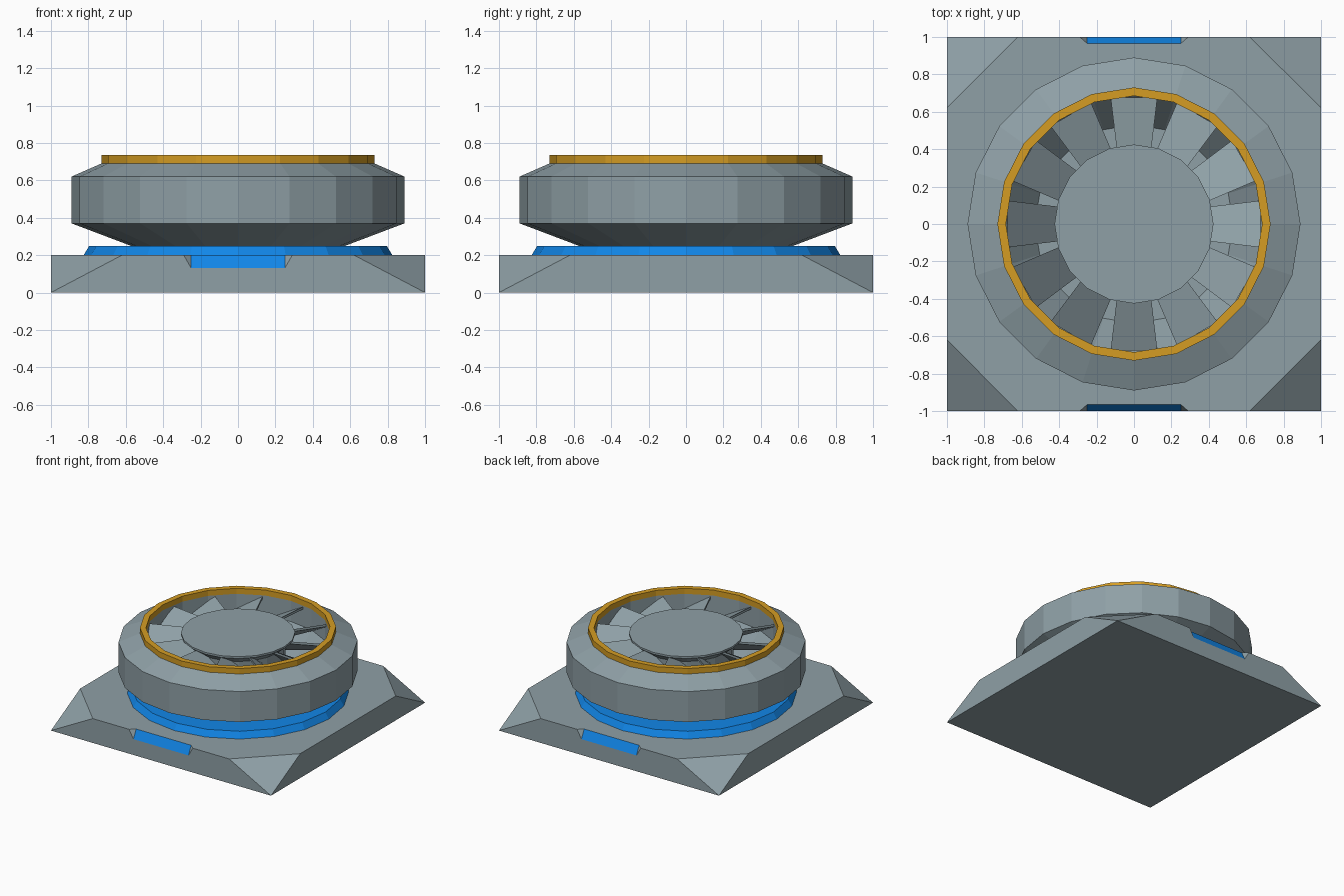
import bpy, bmesh, math

if "Cube" in bpy.data.objects:
    bpy.data.objects.remove(bpy.data.objects["Cube"])


def material(name, rgb):
    m = bpy.data.materials.new(name)
    m.diffuse_color = (*rgb, 1)
    m.use_nodes = True
    m.node_tree.nodes["Principled BSDF"].inputs["Base Color"].default_value = m.diffuse_color
    return m


GREY = material("grey_metal", (0.275, 0.352, 0.383))
BLUE = material("blue_trim", (0.006, 0.25, 0.84))
GOLD = material("gold_trim", (0.66, 0.335, 0.017))
SIDES = 20


def finish(name, bm, mats):
    bmesh.ops.remove_doubles(bm, verts=bm.verts, dist=1e-5)
    bmesh.ops.recalc_face_normals(bm, faces=bm.faces)
    me = bpy.data.meshes.new(name)
    bm.to_mesh(me)
    bm.free()
    for m in mats:
        me.materials.append(m)
    ob = bpy.data.objects.new(name, me)
    bpy.context.collection.objects.link(ob)
    return ob


def lathe(name, profile, mat, closed=False):
    """Revolve (radius, z) points; open profiles get flat caps at both ends."""
    bm = bmesh.new()
    rings = []
    for r, z in profile:
        rings.append([bm.verts.new((r * math.cos(a), r * math.sin(a), z))
                      for a in (2 * math.pi * i / SIDES for i in range(SIDES))])
    pairs = list(zip(rings, rings[1:]))
    if closed:
        pairs.append((rings[-1], rings[0]))
    else:
        bm.faces.new(rings[0])
        bm.faces.new(rings[-1])
    for a, b in pairs:
        for i in range(SIDES):
            j = (i + 1) % SIDES
            bm.faces.new((a[i], a[j], b[j], b[i]))
    return finish(name, bm, [mat])


# Base slab: square below, cut corners above, blue sloped notch front and back
bm = bmesh.new()
H, C = 0.2, 0.62
NO, NI, NZ, NY = 0.29, 0.25, 0.13, 0.965


def face(pts, slot=0):
    f = bm.faces.new([bm.verts.new(p) for p in pts])
    f.material_index = slot


top = []
for s in (1, -1):
    def p(x, y, z):
        return (s * x, s * y, z)
    # notched wall
    face([p(-1, -1, 0), p(1, -1, 0), p(C, -1, H), p(NO, -1, H), p(NI, -1, NZ),
          p(-NI, -1, NZ), p(-NO, -1, H), p(-C, -1, H)])
    # notch: blue slope and two small grey ends
    face([p(-NI, -1, NZ), p(NI, -1, NZ), p(NI, -NY, H), p(-NI, -NY, H)], 1)
    for k in (1, -1):
        face([p(k * NI, -1, NZ), p(k * NO, -1, H), p(k * NI, -NY, H)])
    # plain side wall and corner facets
    face([p(1, -1, 0), p(1, 1, 0), p(1, C, H), p(1, -C, H)])
    face([p(1, -1, 0), p(1, -C, H), p(C, -1, H)])
    face([p(-1, -1, 0), p(-C, -1, H), p(-1, -C, H)])
    top += [p(-C, -1, H), p(-NO, -1, H), p(-NI, -NY, H), p(NI, -NY, H),
            p(NO, -1, H), p(C, -1, H), p(1, -C, H), p(1, C, H)]
face(top)
face([(-1, -1, 0), (-1, 1, 0), (1, 1, 0), (1, -1, 0)])
finish("base", bm, [GREY, BLUE])

# Blue collar on the base
lathe("base_collar", [(0.825, 0.2), (0.795, 0.25)], BLUE)

# Housing with a hollow well
lathe("housing", [(0.56, 0.245), (0.89, 0.37), (0.89, 0.62), (0.73, 0.69),
                  (0.685, 0.69), (0.685, 0.52), (0.53, 0.32)], GREY)

# Gold rim
lathe("rim", [(0.73, 0.69), (0.73, 0.735), (0.685, 0.735), (0.685, 0.69)],
      GOLD, closed=True)

# Fan hub
lathe("fan_hub", [(0.34, 0.32), (0.36, 0.62), (0.425, 0.675), (0.425, 0.69)], GREY)

# Twelve tilted fan blades, high on the clockwise edge
bm = bmesh.new()
for n in range(12):
    a = n * math.pi / 6
    ca, sa = math.cos(a), math.sin(a)

    def v(r, t, z):
        return bm.verts.new((r * ca - t * sa, r * sa + t * ca, z))
    lo, hi = [[v(0.34, -0.085, 0.675 - d), v(0.677, -0.125, 0.68 - d),
               v(0.677, 0.125, 0.54 - d), v(0.34, 0.085, 0.54 - d)]
              for d in (0.02, 0)]
    bm.faces.new(lo)
    bm.faces.new(hi)
    for i in range(4):
        j = (i + 1) % 4
        bm.faces.new((lo[i], lo[j], hi[j], hi[i]))
finish("fan_blades", bm, [GREY])
